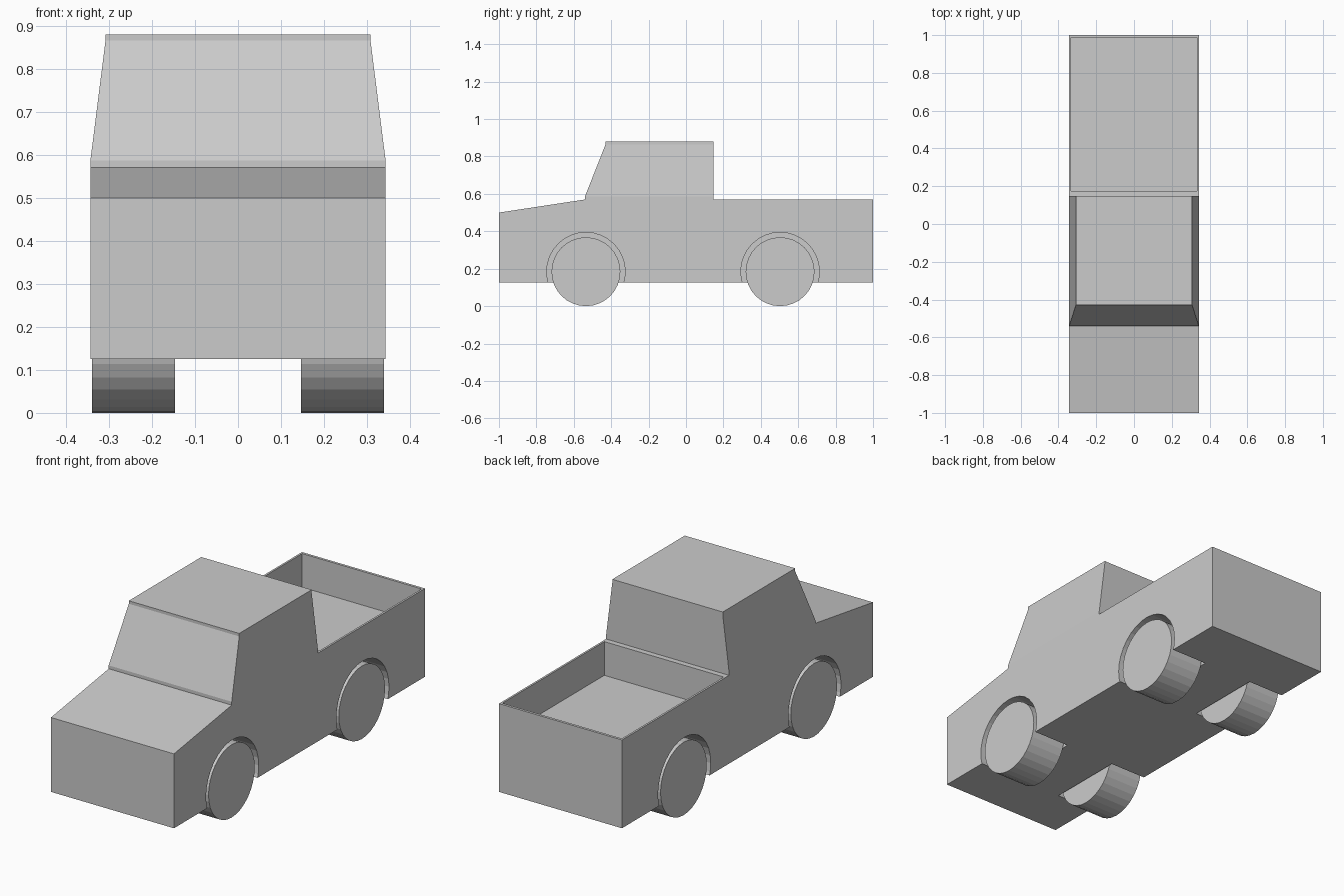
import bpy
import bmesh
import math
from mathutils import Matrix

default_cube = bpy.data.objects.get("Cube")
if default_cube:
    bpy.data.objects.remove(default_cube, do_unlink=True)

# One plain material for the whole truck
GREY = (0.6, 0.6, 0.6, 1.0)
paint = bpy.data.materials.new("light_grey")
paint.use_nodes = True
paint.diffuse_color = GREY
paint.node_tree.nodes["Principled BSDF"].inputs["Base Color"].default_value = GREY

HALF_WIDTH = 0.343
ROOF_HALF = 0.308
AXLES = {"front": -0.535, "rear": 0.503}
SIDES = {"left": 1, "right": -1}
WHEEL_RADIUS = 0.184


def add_object(name, bm):
    bmesh.ops.recalc_face_normals(bm, faces=bm.faces)
    mesh = bpy.data.meshes.new(name)
    bm.to_mesh(mesh)
    bm.free()
    mesh.materials.append(paint)
    obj = bpy.data.objects.new(name, mesh)
    bpy.context.scene.collection.objects.link(obj)
    return obj


def add_axle_cylinder(name, radius, x_inner, x_outer, y, side):
    """Cylinder lying along x at wheel height."""
    bm = bmesh.new()
    centre = Matrix.Translation((side * (x_inner + x_outer) / 2, y, WHEEL_RADIUS))
    bmesh.ops.create_cone(bm, cap_ends=True, segments=32, radius1=radius,
                          radius2=radius, depth=x_outer - x_inner,
                          matrix=centre @ Matrix.Rotation(math.pi / 2, 4, "Y"))
    return add_object(name, bm)


def add_box(name, low, high):
    bm = bmesh.new()
    bmesh.ops.create_cube(bm, size=1)
    for v in bm.verts:
        v.co = [h if c > 0 else l for c, l, h in zip(v.co, low, high)]
    return add_object(name, bm)


def cut(target, cutter):
    """Subtract the cutter, then remove it."""
    cutter.hide_render = True
    mod = target.modifiers.new("cut", "BOOLEAN")
    mod.operation = "DIFFERENCE"
    mod.solver = "EXACT"
    mod.object = cutter
    bpy.context.view_layer.objects.active = target
    bpy.ops.object.modifier_apply(modifier=mod.name)
    bpy.data.objects.remove(cutter, do_unlink=True)


# Body: side profile as (y, z, half width), cab narrowing to the roof
profile = [
    (-1.0, 0.125, HALF_WIDTH), (-1.0, 0.5, HALF_WIDTH),
    (-0.54, 0.57, HALF_WIDTH), (-0.54, 0.587, HALF_WIDTH),
    (-0.43, 0.865, ROOF_HALF), (-0.43, 0.88, ROOF_HALF),
    (0.147, 0.88, ROOF_HALF), (0.147, 0.865, ROOF_HALF),
    (0.147, 0.587, HALF_WIDTH), (0.147, 0.57, HALF_WIDTH),
    (1.0, 0.57, HALF_WIDTH), (1.0, 0.125, HALF_WIDTH),
]
side_panels = [(0, 1, 2, 9, 10, 11), (2, 3, 8, 9), (3, 4, 7, 8), (4, 5, 6, 7)]
bm = bmesh.new()
rows = [[bm.verts.new((s * w, y, z)) for y, z, w in profile] for s in (-1, 1)]
for row in rows:
    for panel in side_panels:
        bm.faces.new([row[i] for i in panel])
for i in range(len(profile)):
    j = (i + 1) % len(profile)
    bm.faces.new((rows[0][i], rows[0][j], rows[1][j], rows[1][i]))
body = add_object("truck_body", bm)

# Open cargo bed with thin walls
cut(body, add_box("bed_cutter", (-0.333, 0.175, 0.4), (0.333, 0.987, 0.75)))

# Wheel arches and wheels
for axle, y in AXLES.items():
    for side, sign in SIDES.items():
        cut(body, add_axle_cylinder("arch_cutter", 0.21, 0.14, 0.5, y, sign))
        add_axle_cylinder(f"{axle}_{side}_wheel", WHEEL_RADIUS, 0.146, 0.339, y, sign)
